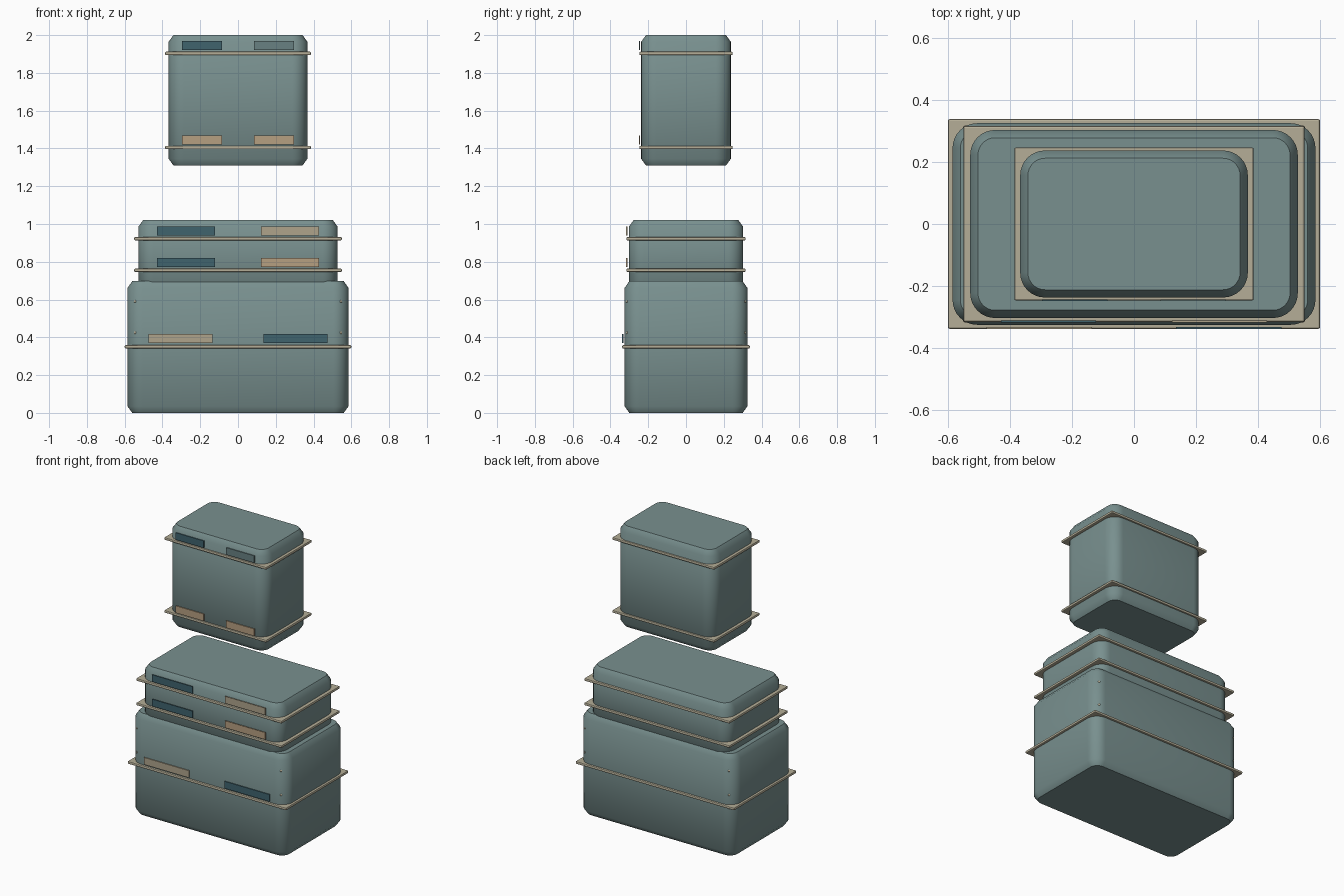
import bpy, bmesh
from math import cos, sin, pi

cube = bpy.data.objects.get("Cube")
if cube:
    bpy.data.objects.remove(cube, do_unlink=True)


def material(name, *rgb):
    m = bpy.data.materials.new(name)
    m.use_nodes = True
    m.diffuse_color = (*rgb, 1)
    bsdf = next(n for n in m.node_tree.nodes if n.type == 'BSDF_PRINCIPLED')
    bsdf.inputs["Base Color"].default_value = (*rgb, 1)
    bsdf.inputs["Roughness"].default_value = 0.7
    return m


BODY = material("sage teal", 0.19, 0.28, 0.275)
TRIM = material("pale khaki", 0.46, 0.42, 0.31)
OCHRE = material("warm tan", 0.47, 0.35, 0.22)
CREAM = material("sand", 0.43, 0.37, 0.26)
NAVY = material("deep blue", 0.05, 0.125, 0.155)
SLATE = material("slate", 0.14, 0.22, 0.225)


def finish(name, bm, mat):
    bmesh.ops.recalc_face_normals(bm, faces=bm.faces[:])
    mesh = bpy.data.meshes.new(name)
    bm.to_mesh(mesh)
    bm.free()
    mesh.materials.append(mat)
    ob = bpy.data.objects.new(name, mesh)
    bpy.context.collection.objects.link(ob)
    return ob


def rounded_outline(hx, hy, r, steps=8):
    """Points around a rectangle with rounded corners."""
    pts = []
    corners = ((1, 1), (-1, 1), (-1, -1), (1, -1))
    for q, (sx, sy) in enumerate(corners):
        for i in range(steps + 1):
            a = (q + i / steps) * pi / 2
            pts.append((sx * (hx - r) + r * cos(a), sy * (hy - r) + r * sin(a)))
    return pts


def case(name, hx, hy, z0, z1, r=0.08, inset=0.025, rise=0.035):
    """Rounded case with eased rims and crisp flat caps."""
    bm = bmesh.new()
    rings = []
    for z, d in ((z0, inset), (z0 + rise, 0), (z1 - rise, 0), (z1, inset)):
        outline = rounded_outline(hx - d, hy - d, r - d)
        rings.append([bm.verts.new((x, y, z)) for x, y in outline])
    n = len(rings[0])
    for low, high in zip(rings, rings[1:]):
        for i in range(n):
            j = (i + 1) % n
            bm.faces.new((low[i], low[j], high[j], high[i])).smooth = True
    for ring in (rings[0], rings[-1]):
        cap = bm.faces.new(ring)
        for e in cap.edges:
            e.smooth = False
    return finish(name, bm, BODY)


def block(name, center, size, mat, bevel=0):
    bm = bmesh.new()
    bmesh.ops.create_cube(bm, size=1)
    for v in bm.verts:
        v.co = [c + p * s for c, p, s in zip(center, v.co, size)]
    if bevel:
        bmesh.ops.bevel(bm, geom=bm.edges[:], offset=bevel, segments=2,
                        profile=0.5, affect='EDGES')
    return finish(name, bm, mat)


def band(name, hx, hy, z):
    block(name, (0, 0, z), (2 * hx, 2 * hy, 0.018), TRIM, 0.006)


def label(name, x0, x1, z0, z1, y, mat):
    block(name, ((x0 + x1) / 2, y, (z0 + z1) / 2),
          (x1 - x0, 0.006, z1 - z0), mat)


# Cases
case("lower_case", 0.585, 0.325, 0, 0.697)
case("middle_case", 0.528, 0.303, 0.65, 1.02)
case("upper_case", 0.367, 0.237, 1.31, 2.0)

# Projecting bands
band("lower_band", 0.60, 0.338, 0.35)
for i, z in enumerate((0.755, 0.922)):
    band(f"middle_band_{i + 1}", 0.55, 0.316, z)
for i, z in enumerate((1.405, 1.903)):
    band(f"upper_band_{i + 1}", 0.386, 0.247, z)

# Front labels: right-hand and left-hand colour for each row
rows = (
    ("lower", 0.135, 0.475, 0.37, 0.335, CREAM, NAVY),
    ("middle_bottom", 0.122, 0.428, 0.773, 0.314, NAVY, OCHRE),
    ("middle_top", 0.122, 0.428, 0.94, 0.314, NAVY, CREAM),
    ("upper_bottom", 0.085, 0.297, 1.42, 0.246, OCHRE, OCHRE),
    ("upper_top", 0.085, 0.297, 1.92, 0.246, NAVY, SLATE),
)
for name, a, b, z, y, right_mat, left_mat in rows:
    label(name + "_label_right", -b, -a, z, z + 0.048, -y, right_mat)
    label(name + "_label_left", a, b, z, z + 0.048, -y, left_mat)

# Corner rivets on the lower case
for sx in (-1, 1):
    for sy in (-1, 1):
        for z in (0.425, 0.59):
            bm = bmesh.new()
            bmesh.ops.create_uvsphere(bm, u_segments=10, v_segments=6, radius=0.009)
            for f in bm.faces:
                f.smooth = True
            rivet = finish("corner_rivet", bm, TRIM)
            rivet.location = (sx * 0.543, sy * 0.309, z)
